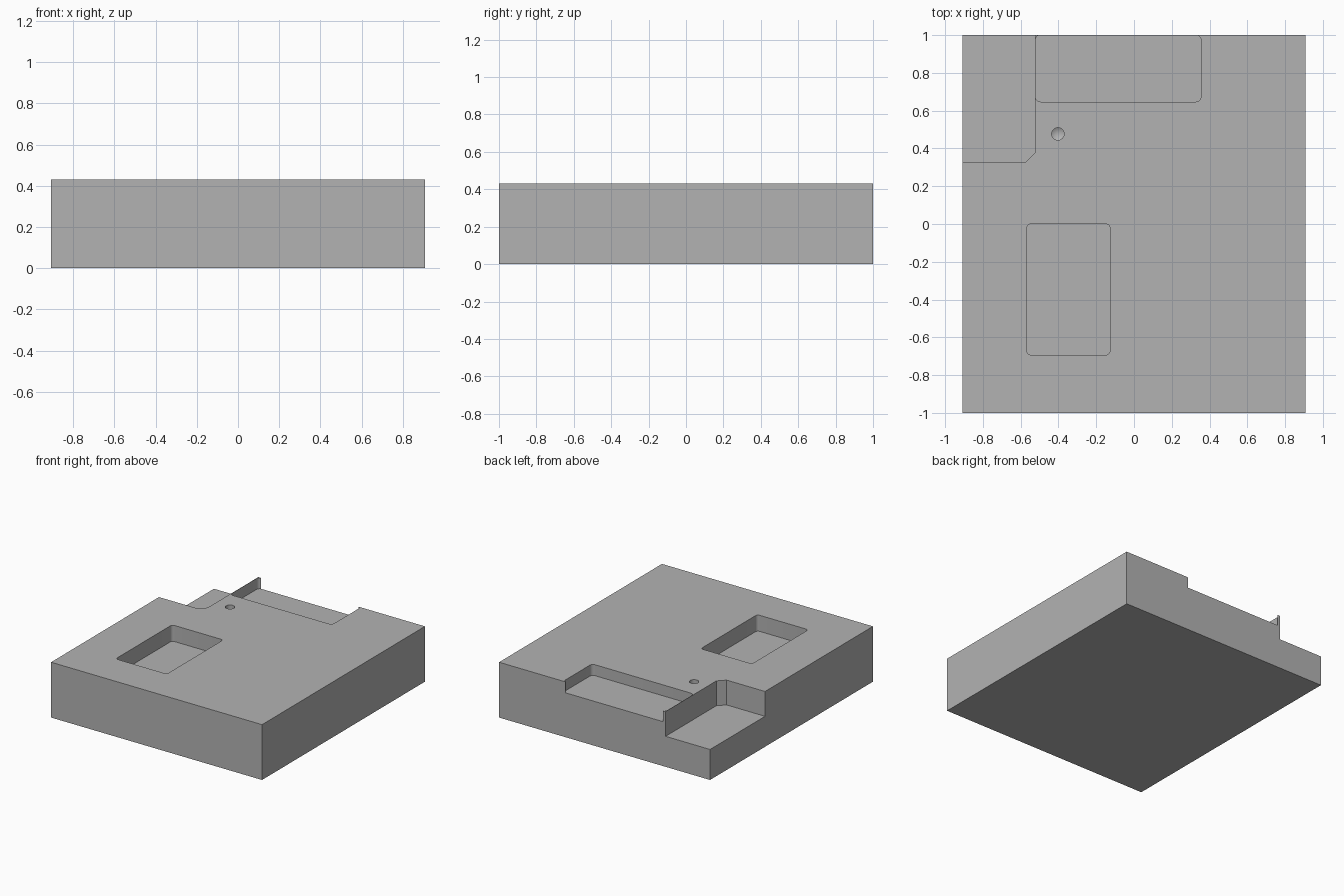
import bpy, bmesh, math

cube = bpy.data.objects.get("Cube")
if cube:
    bpy.data.objects.remove(cube, do_unlink=True)

W, D, H = 0.907, 1.0, 0.43

grey = bpy.data.materials.new("plain grey")
grey.use_nodes = True
grey.diffuse_color = (0.45, 0.45, 0.45, 1)
grey.node_tree.nodes["Principled BSDF"].inputs["Base Color"].default_value = (0.45, 0.45, 0.45, 1)


def make_object(name, bm):
    bmesh.ops.recalc_face_normals(bm, faces=bm.faces)
    mesh = bpy.data.meshes.new(name)
    bm.to_mesh(mesh)
    bm.free()
    mesh.materials.append(grey)
    obj = bpy.data.objects.new(name, mesh)
    bpy.context.collection.objects.link(obj)
    return obj


def prism(name, outline, z0, z1):
    """Extrude a flat outline from z0 up to z1."""
    bm = bmesh.new()
    face = bm.faces.new([bm.verts.new((x, y, z0)) for x, y in outline])
    top = bmesh.ops.extrude_face_region(bm, geom=[face])["geom"]
    verts = [v for v in top if isinstance(v, bmesh.types.BMVert)]
    bmesh.ops.translate(bm, verts=verts, vec=(0, 0, z1 - z0))
    return make_object(name, bm)


def rounded_rect(x0, x1, y0, y1, r, steps=6):
    points = []
    corners = [(x1 - r, y1 - r), (x0 + r, y1 - r), (x0 + r, y0 + r), (x1 - r, y0 + r)]
    for i, (cx, cy) in enumerate(corners):
        for s in range(steps + 1):
            a = math.pi / 2 * (i + s / steps)
            points.append((cx + r * math.cos(a), cy + r * math.sin(a)))
    return points


def drill(name, x, y, r, depth, tip, sides=32):
    """Round hole cutter with a conical tip."""
    bm = bmesh.new()
    rings = [[bm.verts.new((x + r * math.cos(2 * math.pi * i / sides),
                            y + r * math.sin(2 * math.pi * i / sides), z))
              for i in range(sides)] for z in (H + 0.1, H - depth)]
    point = bm.verts.new((x, y, H - depth - tip))
    bm.faces.new(rings[0])
    for i in range(sides):
        j = (i + 1) % sides
        bm.faces.new((rings[0][i], rings[0][j], rings[1][j], rings[1][i]))
        bm.faces.new((rings[1][i], rings[1][j], point))
    return make_object(name, bm)


# Main block
block = prism("block", [(-W, -D), (W, -D), (W, D), (-W, D)], 0, H)

# Cutters: corner step, open back pocket, front pocket and drilled hole
step_outline = [(-1.1, 0.325), (-0.577, 0.325), (-0.525, 0.377), (-0.525, 1.2), (-1.1, 1.2)]
top = H + 0.1
cutters = [
    prism("corner_step_cutter", step_outline, H - 0.193, top),
    prism("back_pocket_cutter", rounded_rect(-0.522, 0.355, 0.647, 1.001, 0.028), H - 0.085, top),
    prism("front_pocket_cutter", rounded_rect(-0.567, -0.127, -0.693, 0.0, 0.022), H - 0.125, top),
    drill("hole_cutter", -0.403, 0.477, 0.033, 0.08, 0.02),
]

bpy.context.view_layer.objects.active = block
for cutter in cutters:
    mod = block.modifiers.new(cutter.name, "BOOLEAN")
    mod.operation = "DIFFERENCE"
    mod.solver = "EXACT"
    mod.object = cutter
    bpy.ops.object.modifier_apply(modifier=mod.name)
    bpy.data.objects.remove(cutter, do_unlink=True)

# Smooth the round corners, keep the machined edges sharp
block.select_set(True)
bpy.ops.object.shade_smooth_by_angle(angle=math.radians(30))
